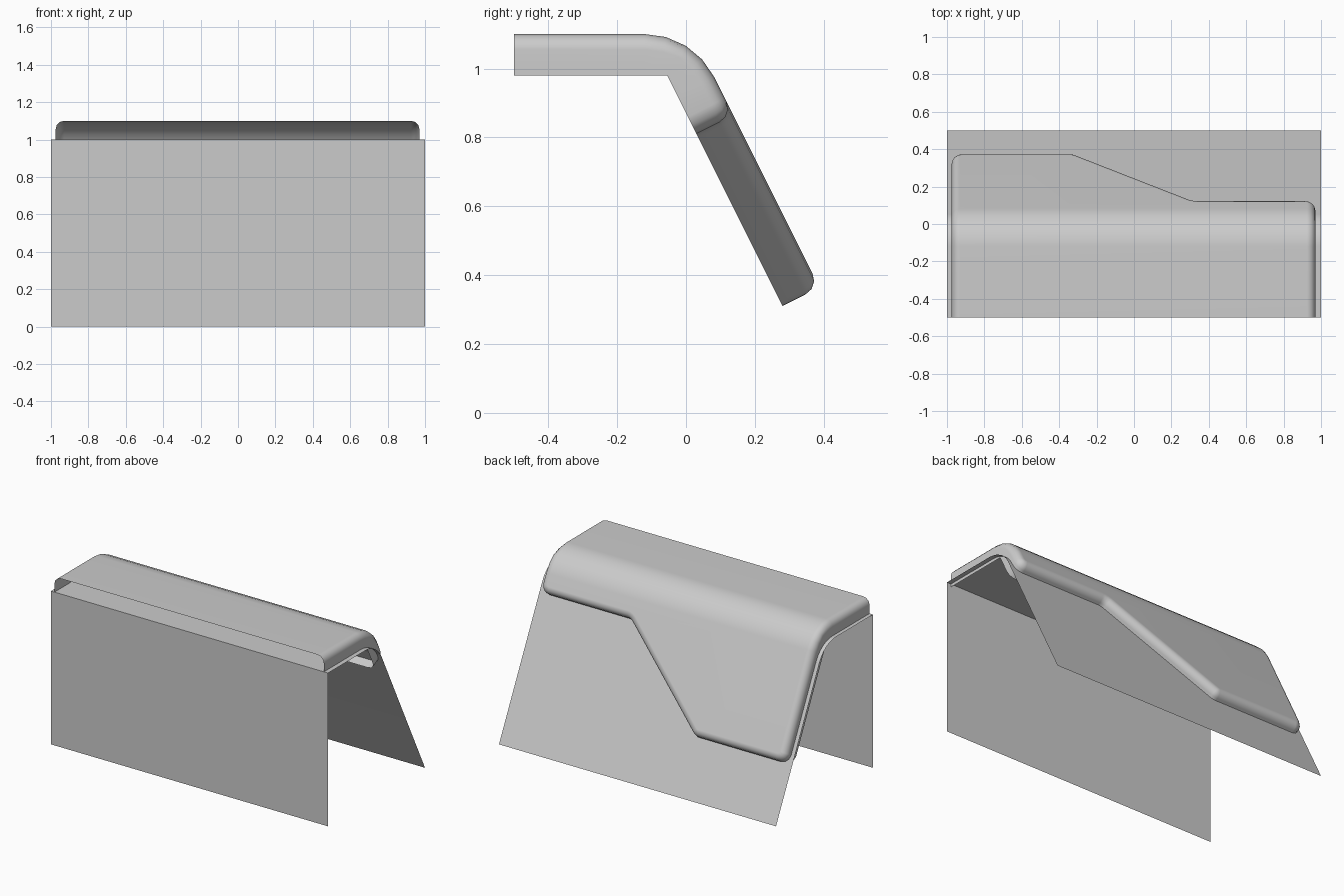
import bpy, bmesh, math
from mathutils import Vector

cube = bpy.data.objects.get("Cube")
if cube:
    bpy.data.objects.remove(cube)

GREY = (0.6, 0.6, 0.6, 1)
grey = bpy.data.materials.new("light_grey")
grey.use_nodes = True
grey.diffuse_color = GREY
grey.node_tree.nodes["Principled BSDF"].inputs["Base Color"].default_value = GREY

THICK, BEVEL, STEPS = 0.12, 0.045, 4
DOWN = Vector((1, -2)).normalized()      # slope direction in (y, z)
OUT = Vector((2, 1)).normalized()        # slope normal in (y, z)
TURN = math.atan2(2, 1)                  # bend angle
HALF = math.tan(TURN / 2)


def fillet(p, before, after, r, steps):
    """Points of a round corner at p."""
    a, b = (before - p).normalized(), (after - p).normalized()
    half = a.angle(b) / 2
    c = p + (a + b).normalized() * r / math.sin(half)
    t = r / math.tan(half)
    u, v = p + a * t - c, p + b * t - c
    sweep = math.pi - 2 * half
    points = []
    for i in range(steps + 1):
        k = i / steps
        points.append(c + (u * math.sin((1 - k) * sweep) + v * math.sin(k * sweep)) / math.sin(sweep))
    return points


def inset(points, d):
    """Mitred inward offset of a counter-clockwise outline."""
    result = []
    for i, p in enumerate(points):
        e = (p - points[i - 1]).normalized()
        f = (points[(i + 1) % len(points)] - p).normalized()
        n, m = Vector((-e.y, e.x)), Vector((-f.y, f.x))
        result.append(p + (n + m) * d / (1 + n.dot(m)))
    return result


def make_object(name, bm):
    mesh = bpy.data.meshes.new(name)
    bm.to_mesh(mesh)
    bm.free()
    mesh.materials.append(grey)
    obj = bpy.data.objects.new(name, mesh)
    bpy.context.collection.objects.link(obj)
    bpy.ops.object.select_all(action="DESELECT")
    obj.select_set(True)
    bpy.context.view_layer.objects.active = obj
    bpy.ops.object.shade_smooth_by_angle(angle=math.radians(35))
    normals = obj.modifiers.new("face_weighted_normals", "WEIGHTED_NORMAL")
    normals.keep_sharp = True


# Bent sheet: upright front, flat top, sloping back
front_top, ridge, back = Vector((-0.5, 1)), Vector((0, 1)), Vector((0.5, 0))
profile = [Vector((-0.5, 0)), front_top, *fillet(ridge, front_top, back, 0.19, 6), back]
bm = bmesh.new()
rows = [[bm.verts.new((x, p.x, p.y)) for x in (-1, 1)] for p in profile]
for low, high in zip(rows, rows[1:]):
    bm.faces.new((low[0], low[1], high[1], high[0]))
make_object("bent_sheet", bm)

# Cover: flat stepped outline (x, distance along the bend), cut, then folded
corners = [Vector(c) for c in ((-0.975, -0.8), (0.97, -0.8), (0.97, 0.254),
                               (0.32, 0.254), (-0.32, 0.813), (-0.975, 0.813))]
outline = corners[:2]
for i in range(2, 6):
    outline += fillet(corners[i], corners[i - 1], corners[(i + 1) % 6], 0.055, 3)

# Rim wall, rounded edge and outer face; the inside stays open
rings = [(0, 0)]
for i in range(4):
    a = i / 3 * math.pi / 2
    rings.append((BEVEL * (1 - math.cos(a)), THICK - BEVEL * (1 - math.sin(a))))
bm = bmesh.new()
loops = [[bm.verts.new((p.x, p.y, h)) for p in inset(outline, d)] for d, h in rings]
for low, high in zip(loops, loops[1:]):
    for i in range(len(outline)):
        j = (i + 1) % len(outline)
        bm.faces.new((low[i], low[j], high[j], high[i]))
bm.faces.new(loops[-1])

# Cut the open front edge and the fold lines
RADIUS, START = 0.226, -0.12
ARC = RADIUS * TURN
cuts = [(-0.5, True)] + [(START + ARC * i / STEPS, False) for i in range(STEPS + 1)]
for s, clear in cuts:
    bmesh.ops.bisect_plane(bm, geom=bm.verts[:] + bm.edges[:] + bm.faces[:], dist=1e-5,
                           plane_co=(0, s, 0), plane_no=(0, 1, 0), clear_inner=clear)

# Fold: round outside, sharp crease inside
TOP = 1.1
centre = Vector((START, TOP - RADIUS))
bend_end = centre + OUT * RADIUS
crease = Vector((START + (RADIUS - THICK) * HALF, TOP - THICK))
for v in bm.verts:
    x, s, h = v.co
    t = (s - START) / ARC
    if t <= 0:
        outer = Vector((s, TOP))
        inner = outer - Vector((0, THICK))
    elif t >= 1:
        outer = bend_end + DOWN * (s - START - ARC)
        inner = outer - OUT * THICK
    else:
        outer = centre + RADIUS * Vector((math.sin(t * TURN), math.cos(t * TURN)))
        if t < 0.5:
            inner = Vector((START, TOP - THICK)).lerp(crease, t * 2)
        else:
            inner = crease.lerp(bend_end - OUT * THICK, t * 2 - 1)
    p = inner.lerp(outer, h / THICK)
    v.co = (x, p.x, p.y)
make_object("stepped_cover", bm)
